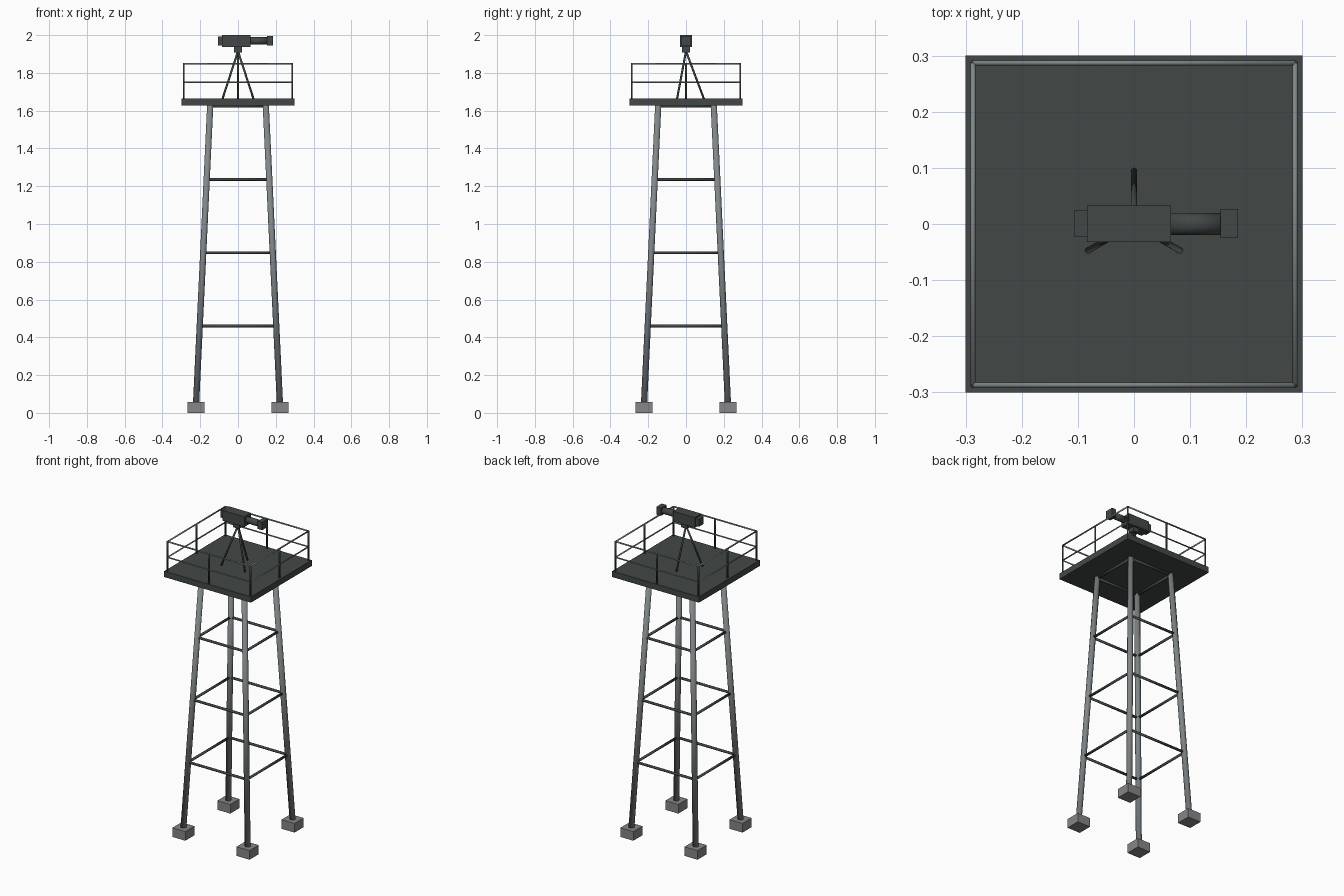
import bpy
from math import sin, cos, radians
from mathutils import Vector

cube = bpy.data.objects.get("Cube")
if cube:
    bpy.data.objects.remove(cube, do_unlink=True)


def material(name, rgb):
    m = bpy.data.materials.new(name)
    m.use_nodes = True
    m.diffuse_color = (*rgb, 1)
    m.node_tree.nodes["Principled BSDF"].inputs["Base Color"].default_value = (*rgb, 1)
    return m


DARK = material("dark painted metal", (0.055, 0.065, 0.063))
STEEL = material("grey steel", (0.22, 0.24, 0.25))
CONCRETE = material("concrete", (0.24, 0.24, 0.25))


def box(name, low, high, mat):
    low, high = Vector(low), Vector(high)
    bpy.ops.mesh.primitive_cube_add(size=1, location=(low + high) / 2)
    ob = bpy.context.object
    ob.name = name
    ob.scale = high - low
    ob.data.materials.append(mat)
    return ob


def rod(name, start, end, radius, mat, sides=12):
    start, end = Vector(start), Vector(end)
    axis = end - start
    bpy.ops.mesh.primitive_cylinder_add(vertices=sides, radius=radius, depth=axis.length,
                                        location=(start + end) / 2,
                                        rotation=axis.to_track_quat('Z', 'Y').to_euler())
    ob = bpy.context.object
    ob.name = name
    ob.data.materials.append(mat)
    bpy.ops.object.shade_smooth()
    return ob


CORNERS = [(-1, -1), (1, -1), (1, 1), (-1, 1)]
LEG_BASE, LEG_TOP = 0.05, 1.63


def leg_offset(z):
    t = (z - LEG_BASE) / (LEG_TOP - LEG_BASE)
    return 0.222 + (0.147 - 0.222) * t


def ring(name, half, z, radius, mat):
    """Four rods forming a horizontal square."""
    for i, (x, y) in enumerate(CORNERS):
        u, v = CORNERS[(i + 1) % 4]
        rod(f"{name}_{i + 1}", (x * half, y * half, z), (u * half, v * half, z), radius, mat)


# Footings and leaning legs
for i, (x, y) in enumerate(CORNERS):
    b, t = leg_offset(LEG_BASE), leg_offset(LEG_TOP)
    box(f"footing_{i + 1}", (x * b - 0.045, y * b - 0.045, 0),
        (x * b + 0.045, y * b + 0.045, 0.057), CONCRETE)
    rod(f"leg_{i + 1}", (x * b, y * b, LEG_BASE), (x * t, y * t, LEG_TOP), 0.017, STEEL)

# Horizontal braces between the legs
for level in range(4):
    z = 0.46 + 0.388 * level
    ring(f"brace_level_{level + 1}", leg_offset(z), z, 0.0075, DARK)

# Platform deck
box("platform", (-0.3, -0.3, 1.628), (0.3, 0.3, 1.665), DARK)

# Railing posts and rails
EDGE = 0.287
for x in (-1, 0, 1):
    for y in (-1, 0, 1):
        if x or y:
            rod("railing_post", (x * EDGE, y * EDGE, 1.66), (x * EDGE, y * EDGE, 1.85), 0.005, DARK)
ring("middle_rail", EDGE, 1.75, 0.004, STEEL)
ring("top_rail", EDGE, 1.848, 0.0045, STEEL)

# Tripod
for i, a in enumerate((90, 210, 330)):
    foot = (0.095 * cos(radians(a)), 0.095 * sin(radians(a)), 1.662)
    rod(f"tripod_leg_{i + 1}", foot, (0, 0, 1.915), 0.0055, DARK)
box("tripod_head", (-0.021, -0.021, 1.908), (0.021, 0.021, 1.937), DARK)

# Observation device
box("device_body", (-0.084, -0.032, 1.936), (0.066, 0.033, 2.0), DARK)
box("rear_eyepiece", (-0.107, -0.022, 1.946), (-0.084, 0.024, 1.992), DARK)
rod("lens_barrel", (0.064, 0, 1.969), (0.156, 0, 1.969), 0.02, DARK, 16)
box("lens_hood", (0.154, -0.025, 1.945), (0.185, 0.027, 1.994), DARK)
